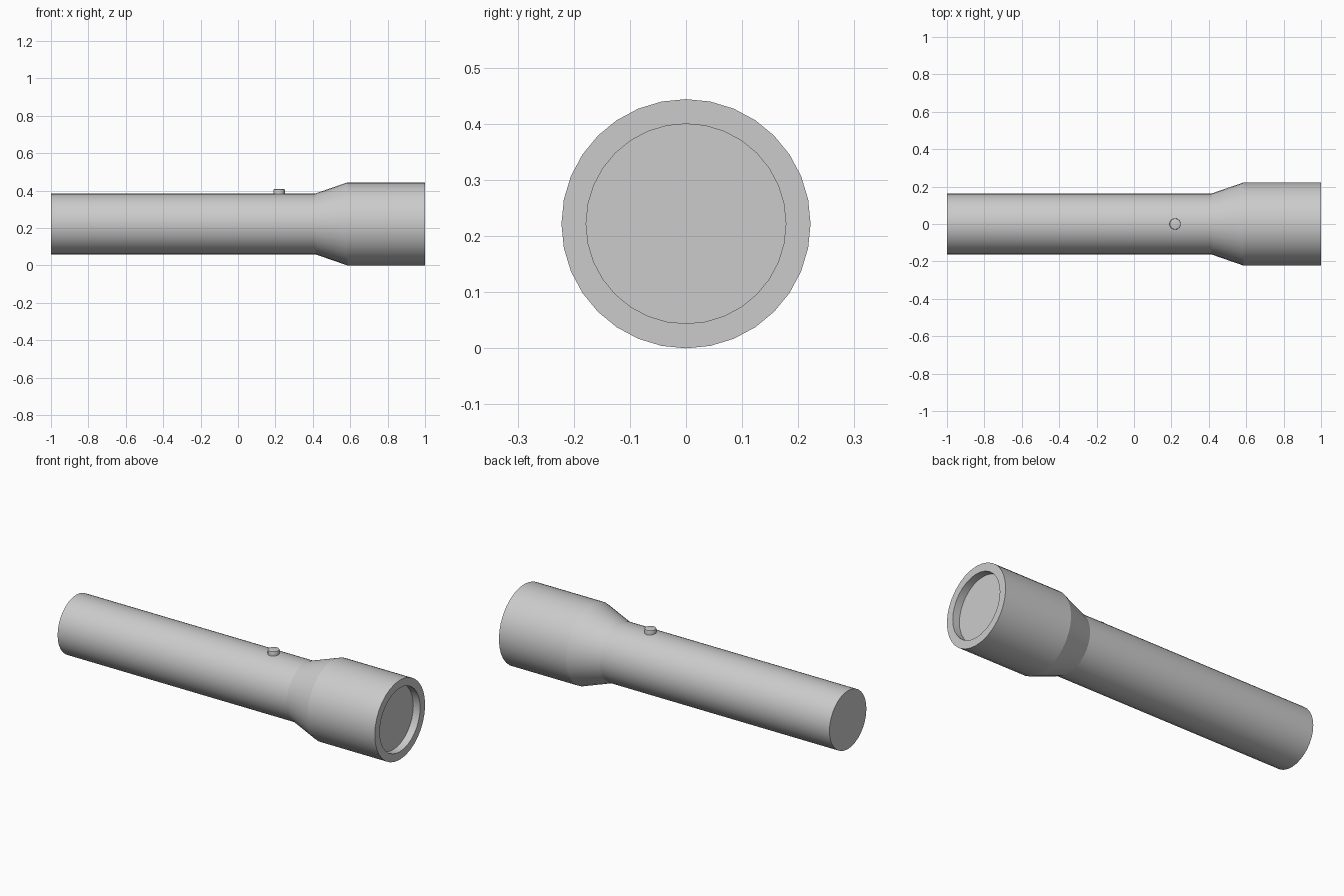
import bpy, bmesh, math
from math import cos, sin, pi

if "Cube" in bpy.data.objects:
    bpy.data.objects.remove(bpy.data.objects["Cube"])

SIDES = 32
AXIS_Z = 0.222


def lathe_x(name, profile, close_start=False, close_end=False):
    """Revolve (x, radius) points around the flashlight's long axis."""
    bm = bmesh.new()
    rings = []
    for x, r in profile:
        rings.append([bm.verts.new((x, r * sin(2 * pi * i / SIDES),
                                    AXIS_Z + r * cos(2 * pi * i / SIDES)))
                      for i in range(SIDES)])
    for a, b in zip(rings, rings[1:]):
        for i in range(SIDES):
            j = (i + 1) % SIDES
            bm.faces.new((a[i], a[j], b[j], b[i]))
    if close_start:
        bm.faces.new(rings[0])
    if close_end:
        bm.faces.new(rings[-1])
    bmesh.ops.recalc_face_normals(bm, faces=bm.faces)
    return finish(name, bm)


def finish(name, bm):
    mesh = bpy.data.meshes.new(name)
    bm.to_mesh(mesh)
    bm.free()
    ob = bpy.data.objects.new(name, mesh)
    bpy.context.collection.objects.link(ob)
    bpy.ops.object.select_all(action='DESELECT')
    bpy.context.view_layer.objects.active = ob
    ob.select_set(True)
    bpy.ops.object.shade_smooth_by_angle(angle=math.radians(24 if name == "switch_button" else 15))
    return ob


# Handle, flared head, rim and recessed lens face in one lathed shell
lathe_x("flashlight_body",
        [(-1.0, 0.163), (0.415, 0.163), (0.585, 0.222), (1.0, 0.222),
         (1.0, 0.178), (0.958, 0.178)],
        close_start=True, close_end=True)

# Switch button on top of the handle, with a slightly softened top edge
bm = bmesh.new()
bmesh.ops.create_cone(bm, cap_ends=True, segments=24, radius1=0.03,
                      radius2=0.03, depth=0.027)
bmesh.ops.translate(bm, verts=bm.verts, vec=(0.22, 0, 0.3945))
top_edges = [e for e in bm.edges if all(v.co.z > 0.4 for v in e.verts)]
bmesh.ops.bevel(bm, geom=top_edges, offset=0.004, segments=2,
                profile=0.5, affect='EDGES')
finish("switch_button", bm)
